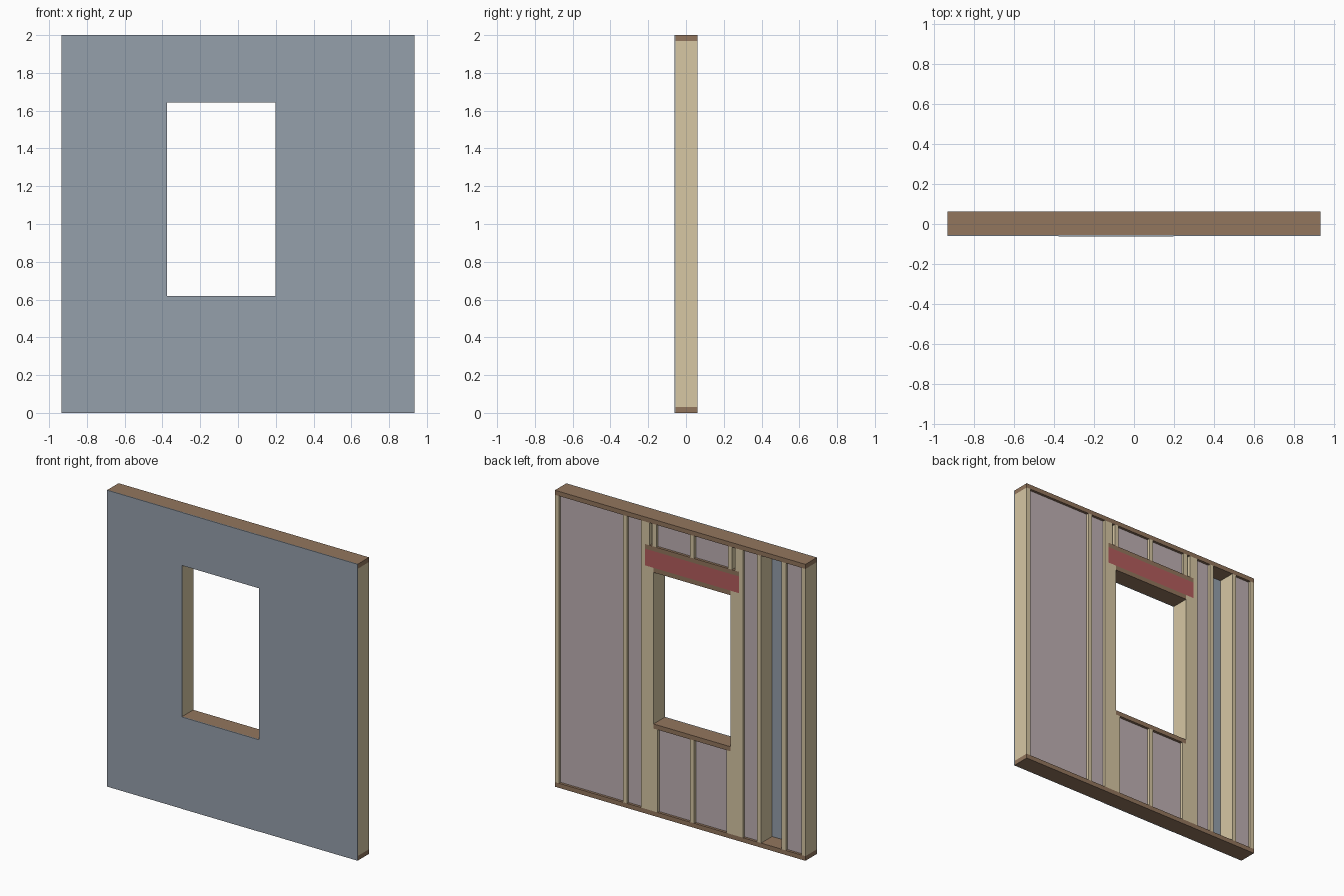
import bpy

if "Cube" in bpy.data.objects:
    bpy.data.objects.remove(bpy.data.objects["Cube"])

T = 0.031                       # lumber thickness
YF, YB = -0.055, 0.062          # framing front / back
YS = -0.062                     # sheathing face
X0, X1, H = -0.935, 0.935, 2.0  # wall extents
OL, OR, OB, OT = -0.377, 0.199, 0.62, 1.642   # window opening
HB, HT = OT + T, 1.786          # header bottom / top
KL, KR = OL - 2 * T, OR + 2 * T  # inner faces of the king studs
MID = (OL + OR) / 2


def material(name, rgb):
    m = bpy.data.materials.new(name)
    m.diffuse_color = (*rgb, 1)
    m.use_nodes = True
    m.node_tree.nodes["Principled BSDF"].inputs["Base Color"].default_value = m.diffuse_color
    return m


STUD = material("stud_wood", (0.68, 0.57, 0.37))
PLATE = material("plate_wood", (0.29, 0.18, 0.11))
RED = material("header_red", (0.45, 0.11, 0.11))
BATT = material("insulation_mauve", (0.52, 0.44, 0.45))
SKIN = material("sheathing_grey", (0.30, 0.35, 0.41))


def box(name, x, z, mat, y=(YF, YB)):
    lo, hi = (x[0], y[0], z[0]), (x[1], y[1], z[1])
    verts = [(a, b, c) for a in (lo[0], hi[0]) for b in (lo[1], hi[1]) for c in (lo[2], hi[2])]
    faces = [(0, 1, 3, 2), (4, 6, 7, 5), (0, 4, 5, 1), (2, 3, 7, 6), (0, 2, 6, 4), (1, 5, 7, 3)]
    me = bpy.data.meshes.new(name)
    me.from_pydata(verts, [], faces)
    me.materials.append(mat)
    ob = bpy.data.objects.new(name, me)
    bpy.context.collection.objects.link(ob)
    return ob


def stud(name, x, z0=T, z1=H - T):
    box(name, (x, x + T), (z0, z1), STUD)


# Horizontal plates
box("bottom_plate", (X0, X1), (0, T), PLATE)
box("top_plate", (X0, X1), (H - T, H), PLATE)
box("window_sill", (OL, OR), (OB - T, OB), PLATE)
box("header_lower_plate", (OL, OR), (OT, HB), PLATE)
box("header_upper_plate", (KL, KR), (HT, HT + T), PLATE)

# Full-height studs, including the king studs and the open chase
S_L, S_R, CH = -0.604, 0.396, -0.789
for x in (X0, CH, S_L, S_R, X1 - T):
    stud("wall_stud", x)
for x in (KL - T, KR):
    stud("king_stud", x)

# Doubled jack studs carrying the header
for x in (KL, KL + T, OR, OR + T):
    stud("jack_stud", x, T, HB)

# Cripple studs below the sill and above the header
for x in (OL, MID - T / 2, OR - T):
    stud("lower_cripple", x, T, OB - T)
for x in (KL, -0.387, MID - T / 2, 0.178, KR - T):
    stud("upper_cripple", x, HT + T, H - T)

# Header plies
for y in ((YF, YF + T), (YB - T, YB)):
    box("header_ply", (KL, KR), (HB, HT), RED, y)
box("header_insulation", (KL, KR), (HB, HT), BATT, (YF + T, YB - T))

# Insulation batts, recessed from the back
BY = (YF, YB - 0.017)
for x in ((X0 + T, CH), (S_L + T, KL - T), (KR + T, S_R), (S_R + T, X1 - T)):
    box("insulation_batt", x, (T, H - T), BATT, BY)
for x in ((OL + T, MID - T / 2), (MID + T / 2, OR - T)):
    box("lower_insulation", x, (T, OB - T), BATT, BY)
for x in ((-0.356, MID - T / 2), (MID + T / 2, 0.178)):
    box("upper_insulation", x, (HT + T, H - T), BATT, BY)

# Front sheathing around the opening; middle pieces very slightly proud
SY, MY = (YS + 0.0015, YF), (YS, YF)
box("sheathing_left", (X0, OL), (0, H), SKIN, SY)
box("sheathing_right", (OR, X1), (0, H), SKIN, SY)
box("sheathing_below_window", (OL, OR), (0, OB), SKIN, MY)
box("sheathing_above_window", (OL, OR), (OT, H), SKIN, MY)
